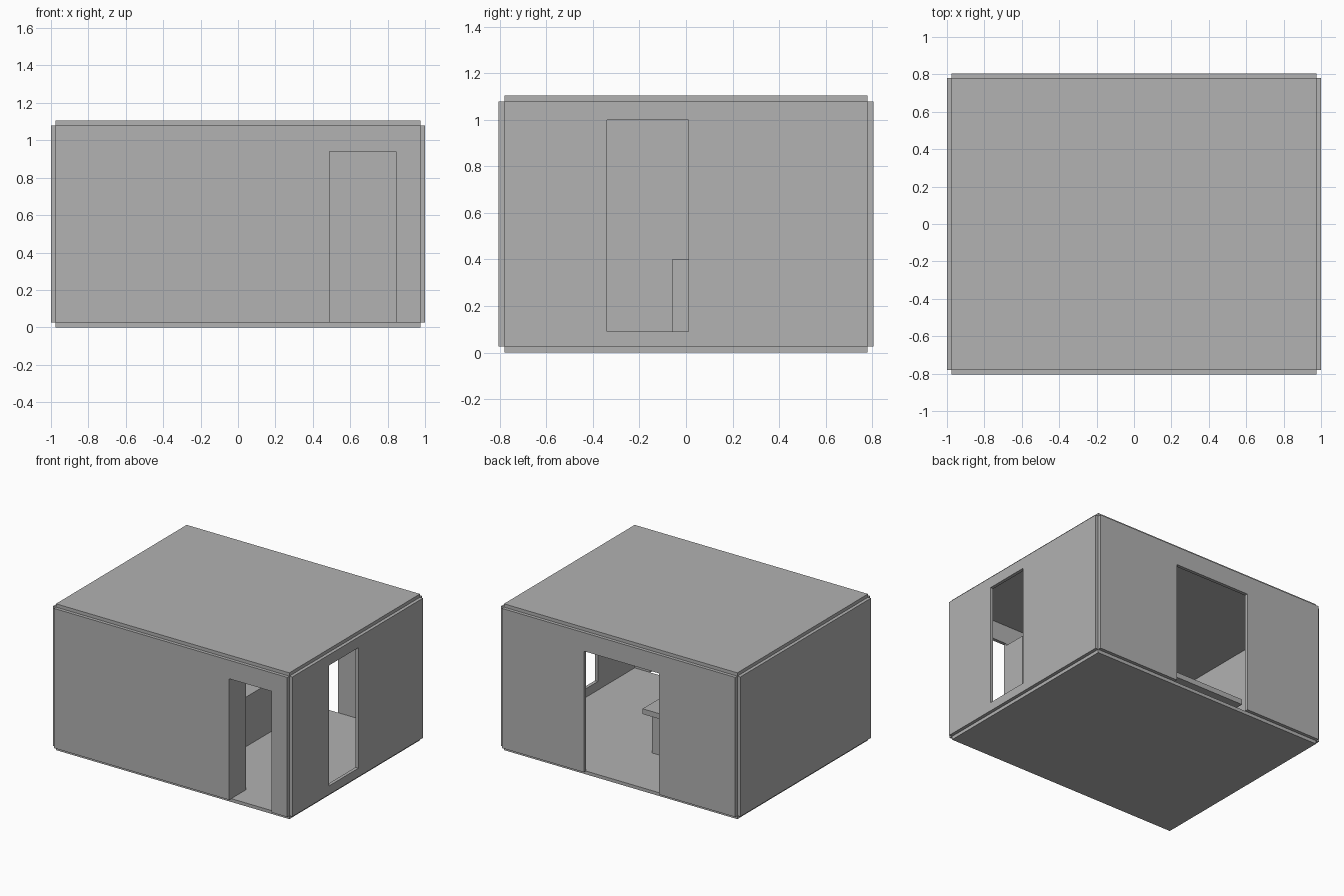
import bpy, bmesh
from mathutils import Vector

cube = bpy.data.objects.get("Cube")
if cube:
    bpy.data.objects.remove(cube, do_unlink=True)

# Single plain material
grey = bpy.data.materials.new("plain_grey")
grey.use_nodes = True
colour = (0.445, 0.445, 0.445, 1)
grey.diffuse_color = colour
grey.node_tree.nodes["Principled BSDF"].inputs["Base Color"].default_value = colour

# Inner room half sizes, floor and ceiling levels, panel thickness
HX, HY, Z0, Z1, T = 0.975, 0.78, 0.025, 1.08, 0.025


def finish(name, bm):
    bmesh.ops.recalc_face_normals(bm, faces=bm.faces)
    mesh = bpy.data.meshes.new(name)
    bm.to_mesh(mesh)
    bm.free()
    mesh.materials.append(grey)
    obj = bpy.data.objects.new(name, mesh)
    bpy.context.collection.objects.link(obj)
    return obj


def prism(name, cells, place, depth):
    """Extrude a set of flat cells, given as corner pairs, along depth."""
    bm = bmesh.new()
    for u0, v0, u1, v1 in cells:
        corners = [(u0, v0), (u1, v0), (u1, v1), (u0, v1)]
        bm.faces.new([bm.verts.new(place(u, v)) for u, v in corners])
    bmesh.ops.remove_doubles(bm, verts=bm.verts, dist=0.0001)
    result = bmesh.ops.extrude_face_region(bm, geom=bm.faces[:], use_keep_orig=True)
    moved = [g for g in result["geom"] if isinstance(g, bmesh.types.BMVert)]
    bmesh.ops.translate(bm, verts=moved, vec=Vector(depth))
    return finish(name, bm)


def panel_cells(half, opening=None):
    """Wall cells between floor and ceiling, leaving out the opening."""
    if not opening:
        return [(-half, Z0, half, Z1)]
    a, bottom, b, top = opening
    us = [-half, a, b, half]
    vs = sorted({Z0, bottom, top, Z1})
    return [(us[i], vs[j], us[i + 1], vs[j + 1])
            for i in range(3) for j in range(len(vs) - 1)
            if not (i == 1 and bottom <= vs[j] < top)]


# Floor and ceiling slabs
room = [(-HX, -HY, HX, HY)]
prism("floor", room, lambda u, v: (u, v, Z0), (0, 0, -T))
prism("ceiling", room, lambda u, v: (u, v, Z1), (0, 0, T))

# Front and back walls with doorways
for name, side, opening in (("front_wall", -1, (0.49, Z0, 0.845, 0.94)),
                            ("back_wall", 1, (-0.34, Z0, 0.29, 0.94))):
    prism(name, panel_cells(HX, opening),
          lambda u, v: (u, side * HY, v), (0, side * T, 0))

# Side walls, one with a tall window
for name, side, opening in (("left_wall", 1, (-0.34, 0.09, 0.01, 1.0)),
                            ("right_wall", -1, None)):
    prism(name, panel_cells(HY, opening),
          lambda u, v: (side * HX, u, v), (side * T, 0, 0))

# Kitchen island: solid base with a top overhanging to the back
island_cells = [(-0.06, Z0, 0.28, 0.36), (-0.06, 0.36, 0.28, 0.40),
                (0.28, 0.36, 0.39, 0.40)]
prism("kitchen_island", island_cells, lambda u, v: (-0.64, u, v), (0.73, 0, 0))

# Tall cupboard beside the front doorway
prism("tall_cupboard", [(-HY, Z0, -0.605, 0.925)],
      lambda u, v: (0.14, u, v), (0.35, 0, 0))
